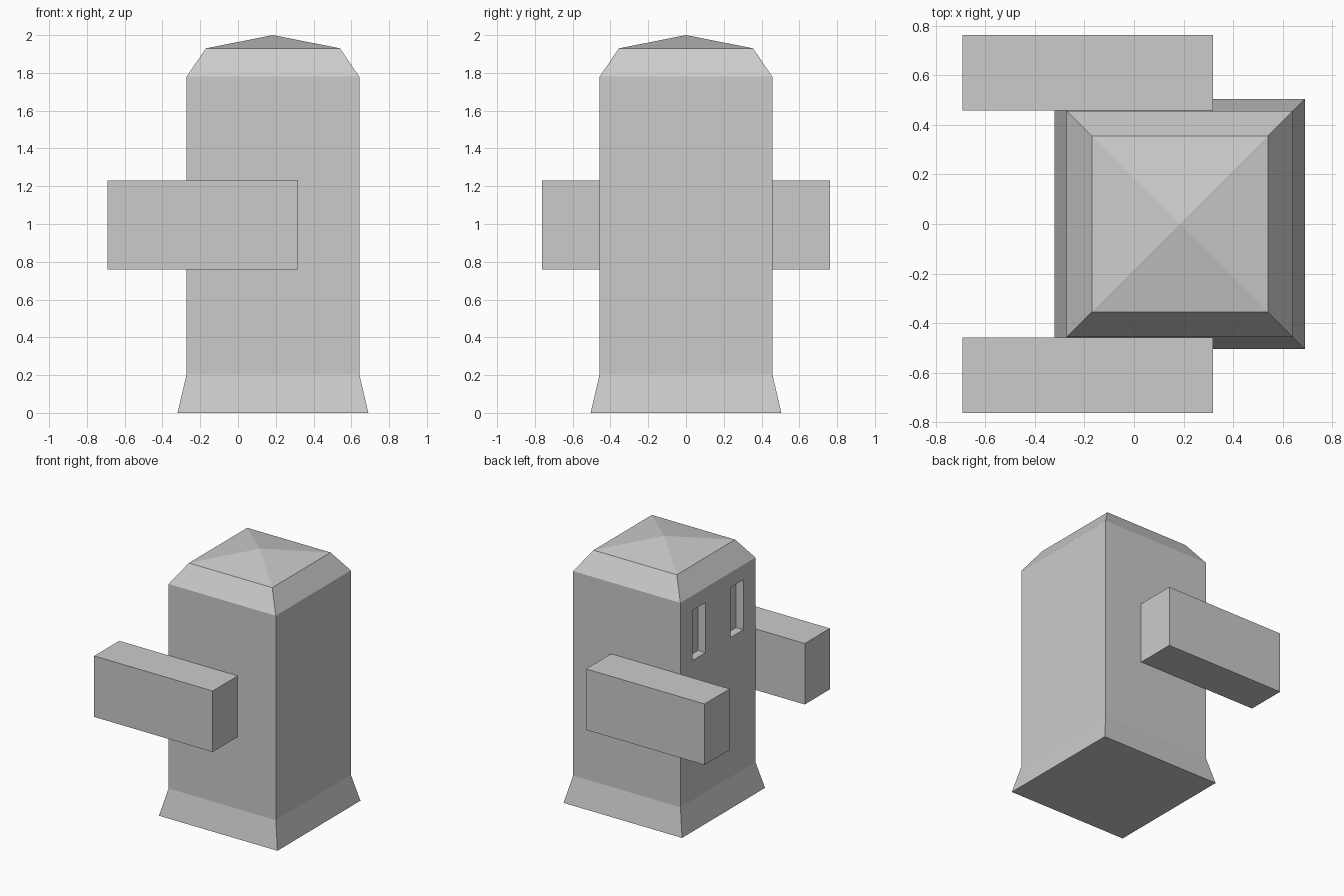
import bpy, bmesh

cube = bpy.data.objects.get("Cube")
if cube:
    bpy.data.objects.remove(cube, do_unlink=True)

grey = bpy.data.materials.new("light_grey")
grey.use_nodes = True
colour = (0.6, 0.6, 0.6, 1)
grey.diffuse_color = colour
grey.node_tree.nodes["Principled BSDF"].inputs["Base Color"].default_value = colour


def finish(bm, name):
    mesh = bpy.data.meshes.new(name)
    bm.to_mesh(mesh)
    bm.free()
    mesh.materials.append(grey)
    obj = bpy.data.objects.new(name, mesh)
    bpy.context.collection.objects.link(obj)
    return obj


# Body: square rings stacked from the flared foot to the bevelled shoulder
BODY_X = 0.185
HALF = 0.457
bm = bmesh.new()
rings = []
for half, z in [(0.505, 0), (HALF, 0.205), (HALF, 1.78), (0.355, 1.93)]:
    rings.append([bm.verts.new((BODY_X + sx * half, sy * half, z))
                  for sx, sy in [(-1, -1), (1, -1), (1, 1), (-1, 1)]])
bm.faces.new(rings[0][::-1])
for low, high in zip(rings, rings[1:]):
    for i in range(4):
        j = (i + 1) % 4
        bm.faces.new((low[i], low[j], high[j], high[i]))

# Pyramid roof
apex = bm.verts.new((BODY_X, 0, 2))
for i in range(4):
    bm.faces.new((rings[-1][i], rings[-1][(i + 1) % 4], apex))
bm.normal_update()

# Slit eyes: cut the wall into a grid, then push the two slits inward
EYE_Y = (0.153, 0.31)
EYE_Z = (1.28, 1.665)


def wall_faces():
    return [f for f in bm.faces if f.normal.x < -0.999]


cuts = [((0, 0, z), (0, 0, 1)) for z in EYE_Z]
cuts += [((0, s * y, 0), (0, 1, 0)) for s in (-1, 1) for y in EYE_Y]
for point, normal in cuts:
    faces = wall_faces()
    edges = {e for f in faces for e in f.edges}
    verts = {v for f in faces for v in f.verts}
    bmesh.ops.bisect_plane(bm, geom=faces + list(edges) + list(verts),
                           plane_co=point, plane_no=normal)
    bm.normal_update()

slits = []
for f in wall_faces():
    c = f.calc_center_median()
    if EYE_Y[0] < abs(c.y) < EYE_Y[1] and EYE_Z[0] < c.z < EYE_Z[1]:
        slits.append(f)
bmesh.ops.inset_individual(bm, faces=slits, thickness=0, depth=-0.062)
finish(bm, "body")

# Arms: plain blocks on both sides
for side, name in ((-1, "right_arm"), (1, "left_arm")):
    bm = bmesh.new()
    bmesh.ops.create_cube(bm, size=1)
    bmesh.ops.scale(bm, vec=(1.01, 0.305, 0.47), verts=bm.verts)
    bmesh.ops.translate(bm, vec=(-0.187, side * 0.61, 0.995), verts=bm.verts)
    finish(bm, name)
